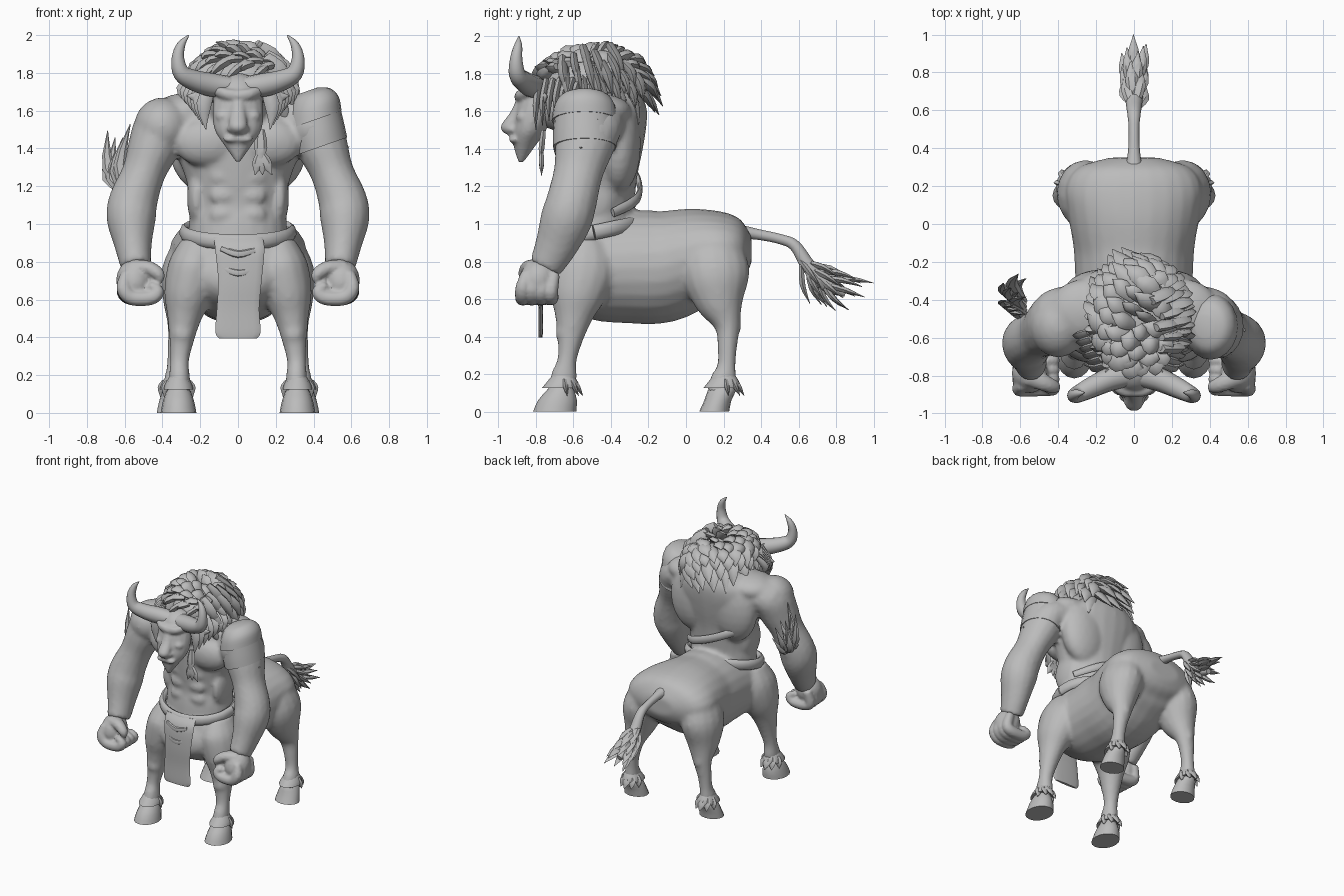
import bpy, bmesh, math, random
from mathutils import Vector, Matrix

random.seed(4)
cube = bpy.data.objects.get("Cube")
if cube:
    bpy.data.objects.remove(cube, do_unlink=True)

stone = bpy.data.materials.new("stone grey")
stone.use_nodes = True
stone.diffuse_color = (0.5, 0.5, 0.5, 1)
stone.node_tree.nodes["Principled BSDF"].inputs["Base Color"].default_value = stone.diffuse_color

X, Y, Z = Vector((1, 0, 0)), Vector((0, 1, 0)), Vector((0, 0, 1))
SIDES = {"left": 1, "right": -1}


def tube(bm, stations, ref=X, axis=None, sides=16, steps=4, mirror=1):
    """Loft ellipses through stations (x, y, z, radius along ref, other radius)."""
    pts = [Vector(s) for s in stations]
    path = []
    for i in range(len(pts) - 1):
        p0, p1, p2, p3 = pts[max(i - 1, 0)], pts[i], pts[i + 1], pts[min(i + 2, len(pts) - 1)]
        for k in range(steps):
            t = k / steps
            path.append(p1 + (p2 - p0) * (t / 2) + (p0 * 2 - p1 * 5 + p2 * 4 - p3) * (t * t / 2)
                        + (p1 * 3 - p0 - p2 * 3 + p3) * (t ** 3 / 2))
    path.append(pts[-1])
    centres = [Vector(p[:3]) for p in path]
    rings = []
    for i, p in enumerate(path):
        along = axis or (centres[min(i + 1, len(path) - 1)] - centres[max(i - 1, 0)]).normalized()
        side = (ref - along * ref.dot(along)).normalized()
        up = along.cross(side)
        ring = []
        for j in range(sides):
            a = math.tau * j / sides
            co = centres[i] + side * (max(p[3], .002) * math.cos(a)) + up * (max(p[4], .002) * math.sin(a))
            co.x *= mirror
            ring.append(bm.verts.new(co))
        rings.append(ring)
    for lo, hi in zip(rings, rings[1:]):
        for j in range(sides):
            k = (j + 1) % sides
            bm.faces.new((lo[j], lo[k], hi[k], hi[j]))
    bm.faces.new(rings[0])
    bm.faces.new(rings[-1])


def ball(bm, centre, radii, tilt=0, mirror=1):
    place = Matrix.Translation(centre) @ Matrix.Rotation(tilt, 4, "X") @ Matrix.Diagonal((*radii, 1))
    bmesh.ops.create_icosphere(bm, subdivisions=3, radius=1, matrix=Matrix.Diagonal((mirror, 1, 1, 1)) @ place)


def lock(bm, root, tip, width, bend=(0, 0, 0)):
    """Pointed strand of hair or feather."""
    root, tip = Vector(root), Vector(tip)
    mid = (root + tip) / 2 + Vector(bend)
    ref = Y if abs((tip - root).normalized().x) > .7 else X
    tube(bm, [(*root, width * .6, width * .4), (*mid, width, width * .5), (*tip, 0, 0)], ref, sides=6, steps=3)


def finish(name, bm, voxel=0, smooth=4, angle=40):
    bmesh.ops.recalc_face_normals(bm, faces=bm.faces)
    mesh = bpy.data.meshes.new(name)
    bm.to_mesh(mesh)
    bm.free()
    obj = bpy.data.objects.new(name, mesh)
    bpy.context.collection.objects.link(obj)
    mesh.materials.append(stone)
    if voxel:
        fuse = obj.modifiers.new("fuse", "REMESH")
        fuse.mode, fuse.voxel_size, fuse.use_smooth_shade = "VOXEL", voxel, True
        relax = obj.modifiers.new("relax", "SMOOTH")
        relax.factor, relax.iterations = .5, smooth
    bpy.ops.object.select_all(action="DESELECT")
    obj.select_set(True)
    bpy.context.view_layer.objects.active = obj
    bpy.ops.object.shade_smooth_by_angle(angle=math.radians(angle))


# Body: barrel, torso, muscles, arms and legs fused into one skin
body = bmesh.new()
tube(body, [(0, -.74, .76, .12, .08), (0, -.68, .75, .24, .18), (0, -.52, .76, .3, .27), (0, -.3, .77, .31, .3),
            (0, -.12, .775, .32, .3), (0, .06, .83, .35, .26), (0, .2, .86, .36, .21), (0, .3, .86, .29, .15),
            (0, .35, .86, .13, .07)], sides=24)
tube(body, [(0, -.5, .8, .26, .2), (0, -.48, 1, .26, .2), (0, -.47, 1.1, .25, .195), (0, -.47, 1.25, .28, .21),
            (0, -.46, 1.4, .34, .23), (0, -.45, 1.53, .38, .24), (0, -.44, 1.62, .34, .23),
            (0, -.44, 1.7, .24, .2)], axis=Z, sides=24)
tube(body, [(0, -.48, 1.55, .2, .18), (0, -.62, 1.63, .17, .16), (0, -.76, 1.65, .12, .13)])
for s in SIDES.values():
    # Chest, abdomen, back and shoulder muscles
    ball(body, (.16, -.62, 1.43), (.18, .09, .13), mirror=s)
    ball(body, (.17, -.36, 1.43), (.2, .12, .27), mirror=s)
    ball(body, (.26, -.46, 1.6), (.19, .17, .095), mirror=s)
    for row in range(3):
        ball(body, (.075, -.64, 1.25 - row * .1), (.075, .035, .052), mirror=s)
    ball(body, (.22, -.5, 1.14), (.05, .12, .15), mirror=s)
    # Arm with deltoid, biceps and forearm bulges
    ball(body, (.4, -.535, 1.515), (.15, .17, .155), mirror=s)
    tube(body, [(.28, -.47, 1.54, .16, .13), (.4, -.51, 1.52, .17, .14), (.45, -.545, 1.4, .155, .135),
                (.5, -.575, 1.27, .132, .115), (.555, -.61, 1.12, .135, .13), (.565, -.64, 1.02, .138, .13),
                (.555, -.69, .89, .115, .1), (.54, -.75, .77, .09, .08)], ref=Y, mirror=s)
    # Fore and hind legs
    tube(body, [(.2, -.54, .9, .1, .12), (.23, -.55, .77, .14, .18), (.265, -.58, .62, .128, .15),
                (.285, -.6, .5, .09, .1), (.3, -.62, .37, .063, .065), (.31, -.635, .27, .05, .052),
                (.31, -.65, .19, .056, .07), (.31, -.67, .09, .06, .065)], mirror=s)
    ball(body, (.295, -.645, .42), (.06, .05, .07), mirror=s)
    tube(body, [(.2, .13, .92, .12, .15), (.255, .155, .74, .15, .185), (.28, .18, .59, .12, .135),
                (.3, .22, .46, .075, .07), (.32, .22, .34, .053, .052), (.33, .215, .24, .048, .05),
                (.335, .2, .17, .056, .07), (.335, .17, .09, .06, .065)], mirror=s)
    ball(body, (.3, .245, .46), (.045, .05, .07), mirror=s)
finish("body", body, voxel=.016)

# Fists: palm, curled fingers and thumb
for side, s in SIDES.items():
    fist = bmesh.new()
    ball(fist, (.55, -.79, .7), (.095, .1, .115), tilt=-.4, mirror=s)
    for f in range(4):
        y, drop = -.87 + f * .05, f * .006
        tube(fist, [(.59, y + .02, .74, .03, .03), (.605, y, .66 - drop, .04, .04), (.56, y, .61, .042, .042),
                    (.46, y, .61, .04, .04), (.425, y, .645, .035, .035), (.47, y, .68, .02, .02)],
             ref=Y, sides=10, mirror=s)
    tube(fist, [(.55, -.8, .77, .06, .045), (.47, -.84, .765, .045, .04), (.42, -.86, .73, .035, .035),
                (.415, -.86, .69, .015, .015)], ref=Y, sides=10, mirror=s)
    finish(side + "_fist", fist, voxel=.011, smooth=2)

# Hooves under a ragged cuff of fetlock hair
for side, s in SIDES.items():
    for end, x, top, sole, reach in (("front", .315, -.67, -.7, .115), ("hind", .335, .19, .15, .08)):
        hoof = bmesh.new()
        tube(hoof, [(x, sole, 0, .095, reach), (x, (sole + top) / 2, .06, .083, reach * .9),
                    (x, top, .11, .066, .075), (x, top + .005, .135, .05, .06)], axis=Z, mirror=s, steps=2)
        finish(end + "_" + side + "_hoof", hoof)
        hair = bmesh.new()
        tube(hair, [(x, top + .015, .19, .05, .06), (x, top + .01, .15, .072, .088),
                    (x, top, .125, .078, .098)], axis=Z, mirror=s, sides=12, steps=2)
        for i in range(5):
            a = math.pi * (i + .5) / 5
            c, d = math.cos(a), math.sin(a)
            lock(hair, (s * x + c * .05, top + d * .07, .17), (s * x + c * .08, top + d * .12, .085), .03)
        finish(end + "_" + side + "_fetlock", hair)

# Head: skull, brow, cheeks, long nose and pointed beard
head = bmesh.new()
ball(head, (0, -.76, 1.67), (.135, .13, .13))
tube(head, [(0, -.78, 1.72, .12, .1), (0, -.81, 1.6, .135, .1), (0, -.835, 1.5, .125, .09),
            (0, -.86, 1.42, .075, .06), (0, -.88, 1.33, .012, .015)], axis=Z)
tube(head, [(0, -.86, 1.7, .035, .03), (0, -.9, 1.6, .04, .035), (0, -.945, 1.52, .05, .045),
            (0, -.935, 1.48, .035, .03)], axis=Z, sides=10)
for s in SIDES.values():
    tube(head, [(0, -.89, 1.68, .03, .025), (.07, -.88, 1.69, .03, .025), (.14, -.82, 1.72, .025, .02)],
         ref=Z, sides=10, mirror=s)
    ball(head, (.075, -.865, 1.57), (.045, .04, .035), mirror=s)
    ball(head, (.03, -.915, 1.45), (.05, .03, .02), mirror=s)
    ball(head, (.035, -.93, 1.505), (.025, .025, .02), mirror=s)
finish("head", head, voxel=.011, smooth=3)

# Horns and ears
for side, s in SIDES.items():
    horn = bmesh.new()
    tube(horn, [(.03, -.79, 1.73, .065, .05), (.13, -.82, 1.735, .062, .062), (.23, -.865, 1.76, .055, .055),
                (.3, -.9, 1.8, .045, .045), (.318, -.905, 1.88, .033, .033), (.3, -.895, 1.95, .022, .022),
                (.26, -.89, 2, .003, .003)], ref=Y, sides=12, mirror=s)
    finish(side + "_horn", horn)
    ear = bmesh.new()
    tube(ear, [(.11, -.77, 1.68, .02, .025), (.19, -.76, 1.67, .015, .04), (.27, -.74, 1.68, .003, .003)],
         ref=Y, sides=8, mirror=s)
    finish(side + "_ear", ear)

# Mane: core mass under long locks swept back and to the right, heavier on the left
mane = bmesh.new()
core = Vector((.03, -.49, 1.755))
ball(mane, core, (.21, .26, .15))
for i in range(95):
    height = 1 - 1.45 * (i + .5) / 95
    a = i * 2.4
    flat = math.sqrt(1 - height * height)
    n = Vector((math.cos(a) * flat, math.sin(a) * flat, height))
    root = core + Vector((n.x * .21, n.y * .26, n.z * .145 - n.x * .04))
    if root.y < -.66 and root.z < 1.78:
        continue
    sweep = Vector((-.045 - n.x * .01, .025 + n.y * .025, .045 * height - .06 * flat))
    if n.x > .5:
        sweep = Vector((.035, .02, -.08))
    flow = sweep * random.uniform(.8, 1.4)
    lock(mane, root - flow, root + flow * 1.2 + n * .03, random.uniform(.04, .06), n * .025)
for s in SIDES.values():
    for i in range(7):
        x, y = .13 + .018 * i, -.78 + .035 * i
        lock(mane, (s * x, y, 1.77), (s * (x + .04), y - .02, 1.5 + .025 * i), .04, (s * .03, -.01, 0))
finish("mane", mane, angle=50)

# Braid beside the beard
braid = bmesh.new()
lock(braid, (.12, -.76, 1.5), (.12, -.78, 1.31), .035)
for dx in (-.04, 0, .05):
    lock(braid, (.12, -.77, 1.38), (.13 + dx, -.77, 1.26), .03)
finish("braid", braid)

# Belt, loincloth and back strap
belt = bmesh.new()
loop = [Vector((.285 * math.cos(a), -.49 + .235 * math.sin(a), .955 + .05 * math.sin(a)))
        for a in (math.tau * i / 16 for i in range(17))]
tube(belt, [(*p, .04, .025) for p in loop], ref=Z, sides=10, steps=2)
finish("belt", belt)
cloth = bmesh.new()
tube(cloth, [(0, -.72, .93, .13, .02), (.01, -.765, .86, .13, .02), (.01, -.78, .7, .115, .014),
             (0, -.775, .55, .112, .012), (0, -.775, .43, .12, .012), (0, -.775, .395, .1, .01)], axis=Z)
for z in (.84, .74):
    tube(cloth, [(-.09, -.775, z + .03, .015, .01), (0, -.79, z, .02, .012), (.09, -.775, z + .02, .015, .01)],
         ref=Z, sides=8)
finish("loincloth", cloth)
strap = bmesh.new()
tube(strap, [(.25, -.39, 1.06, .025, .012), (.12, -.275, 1.12, .03, .014), (-.05, -.245, 1.19, .03, .014),
             (-.22, -.28, 1.27, .03, .014), (-.31, -.38, 1.32, .02, .01)], ref=Z, sides=8)
finish("back_strap", strap)

# Domed shoulder armour on the left arm, in two layers
lean = (Z - X * .35).normalized()
for name, rows in (("upper", ((.37, 1.705, .05), (.385, 1.685, .105), (.4, 1.63, .14), (.405, 1.55, .152))),
                   ("lower", ((.41, 1.57, .14), (.425, 1.48, .146), (.44, 1.41, .146)))):
    plate = bmesh.new()
    tube(plate, [(x, -.54, z, r, r * 1.16) for x, z, r in rows], axis=lean, sides=20)
    finish(name + "_shoulder_plate", plate)
spikes = bmesh.new()
for root, tip in (((.42, -.56, 1.64), (.48, -.58, 1.71)), ((.49, -.5, 1.52), (.54, -.47, 1.56)),
                  ((.53, -.56, 1.39), (.59, -.56, 1.41))):
    lock(spikes, root, tip, .03)
finish("shoulder_spikes", spikes)

# Feathers on the right arm
feathers = bmesh.new()
for i in range(10):
    y = -.48 + .024 * i
    lock(feathers, (-.58, -.5 + .01 * i, 1.16), (-.57 - .04 * (i % 4), y, 1.53 - .06 * (i % 3) - .012 * i), .034,
         (-.05, .02, -.03))
finish("arm_feathers", feathers)

# Tail and ragged tuft
tail = bmesh.new()
tube(tail, [(0, .28, .96, .05, .04), (0, .38, .945, .032, .03), (0, .5, .92, .028, .028), (0, .58, .885, .035, .032),
            (0, .65, .78, .045, .04), (0, .74, .68, .05, .04), (0, .85, .63, .02, .02)], sides=10)
for i in range(22):
    t = i / 21
    a = i * 2.4
    spread = Vector((math.cos(a) * .065, math.sin(a) * .08, math.sin(a) * .08))
    root = Vector((0, .6 + .14 * t, .82 - .14 * t))
    lock(tail, root, root + Vector((0, .12 + .08 * t, -.16 + .08 * t)) + spread, .034, spread * .2)
finish("tail", tail)
